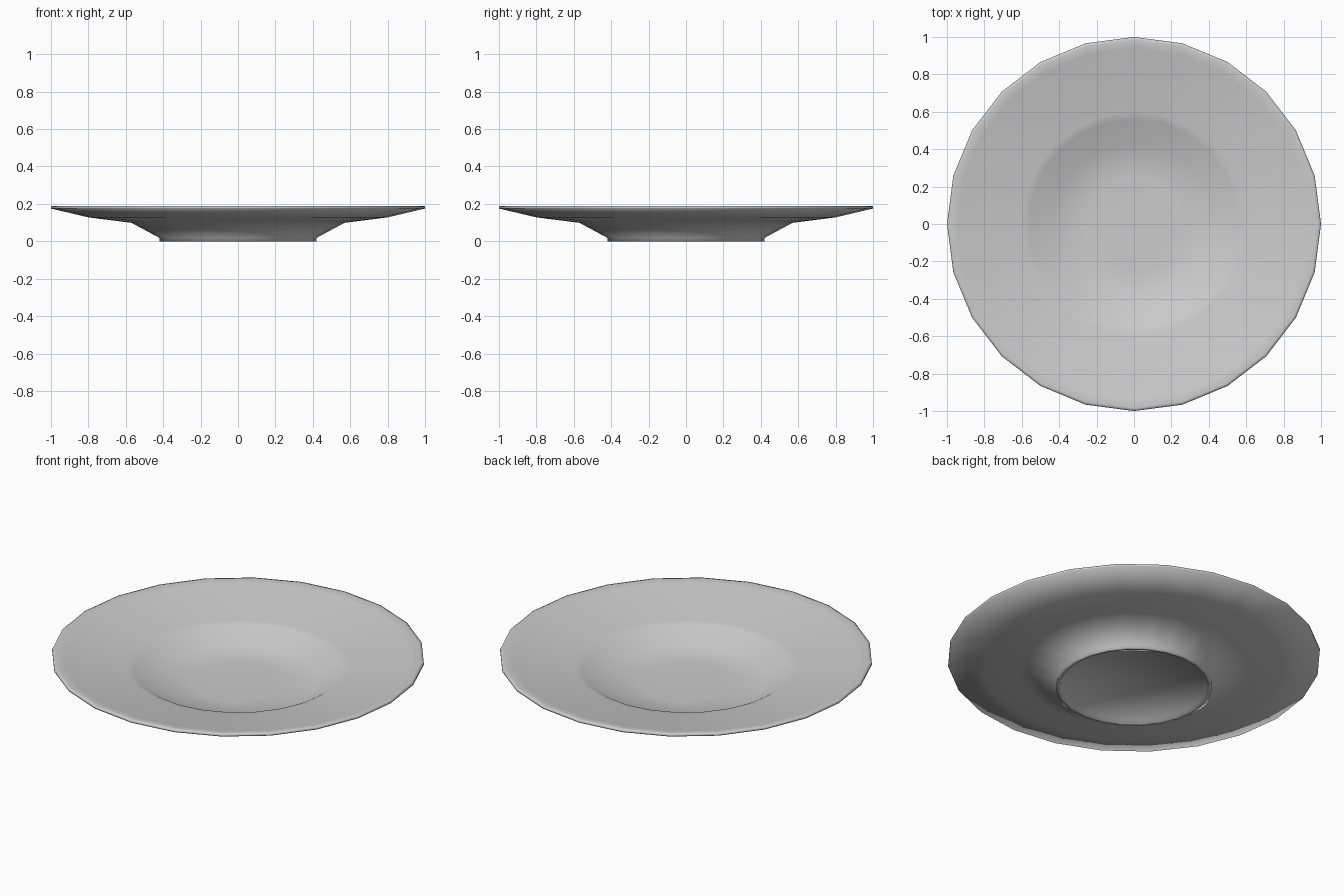
import bpy, bmesh, math

if "Cube" in bpy.data.objects:
    bpy.data.objects.remove(bpy.data.objects["Cube"])

SIDES = 24

# Cross-section (radius, height): top centre -> rim -> foot -> underside centre
profile = [
    (0.0, 0.032), (0.25, 0.033), (0.43, 0.04),       # basin floor
    (0.56, 0.114), (0.60, 0.122),                    # basin wall
    (0.78, 0.147), (0.94, 0.182),                    # broad upper rim
    (0.985, 0.19), (1.0, 0.187), (1.0, 0.175),       # rounded lip
    (0.80, 0.128), (0.62, 0.105), (0.57, 0.099),     # underside of rim
    (0.42, 0.018), (0.42, 0.0), (0.40, 0.0),         # foot ring
    (0.39, 0.018), (0.0, 0.02),                      # recessed base
]


def lathe(name, points, sides):
    bm = bmesh.new()
    rings = []
    for r, z in points:
        n = sides if r > 0 else 1
        rings.append([bm.verts.new((r * math.cos(math.tau * i / sides),
                                    r * math.sin(math.tau * i / sides), z))
                      for i in range(n)])
    for a, b in zip(rings, rings[1:]):
        for i in range(sides):
            j = (i + 1) % sides
            if len(a) == 1:
                bm.faces.new((a[0], b[i], b[j]))
            elif len(b) == 1:
                bm.faces.new((a[i], b[0], a[j]))
            else:
                bm.faces.new((a[i], b[i], b[j], a[j]))
    bmesh.ops.recalc_face_normals(bm, faces=bm.faces)
    for f in bm.faces:
        f.smooth = True
    mesh = bpy.data.meshes.new(name)
    bm.to_mesh(mesh)
    bm.free()
    obj = bpy.data.objects.new(name, mesh)
    bpy.context.collection.objects.link(obj)
    return obj


# Plate
lathe("plate", profile, SIDES)
